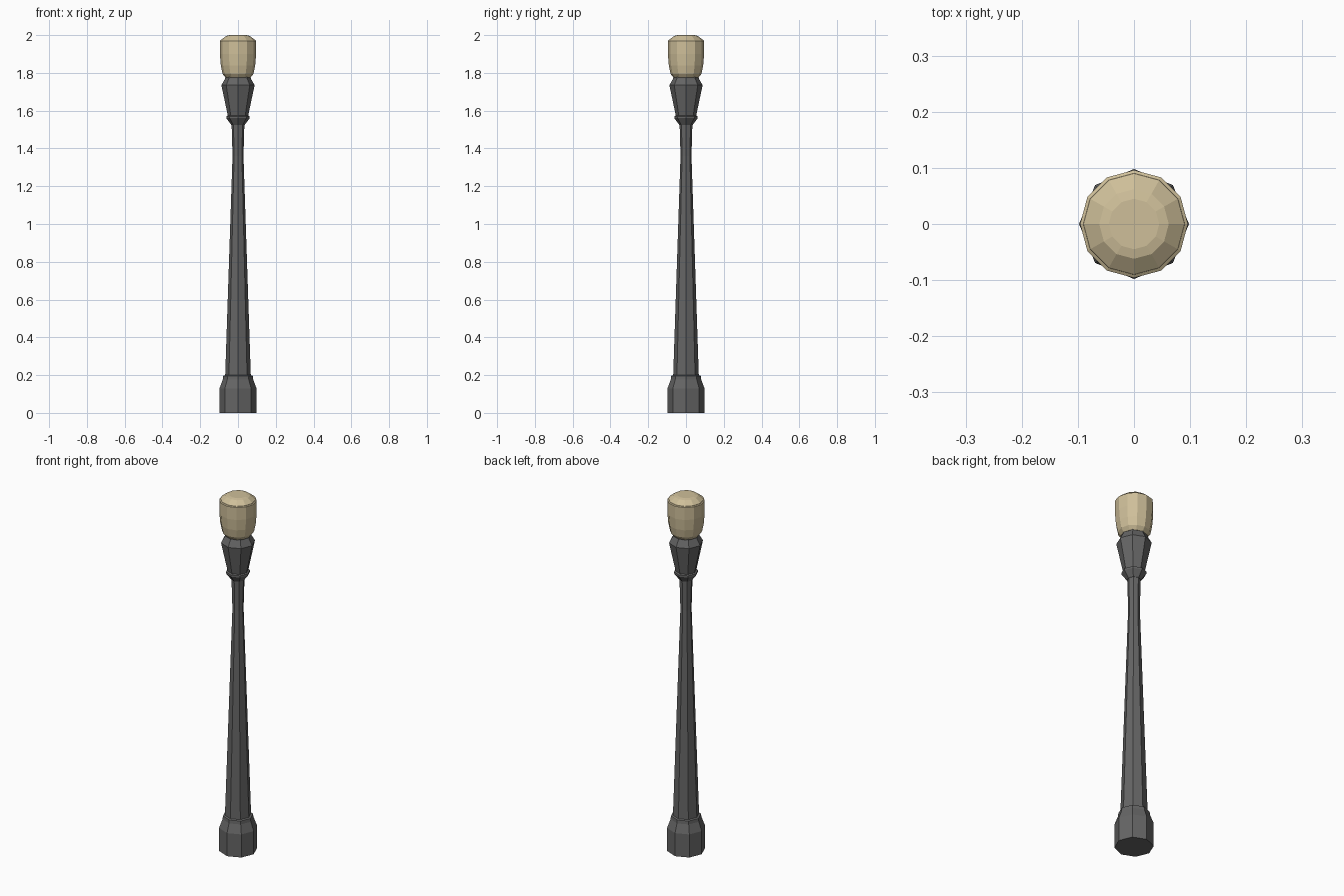
import bpy, bmesh
from math import cos, sin, pi

if "Cube" in bpy.data.objects:
    bpy.data.objects.remove(bpy.data.objects["Cube"])


def material(name, color):
    m = bpy.data.materials.new(name)
    m.diffuse_color = color
    m.use_nodes = True
    m.node_tree.nodes["Principled BSDF"].inputs["Base Color"].default_value = m.diffuse_color
    return m


def lathe(name, sides, profile, mat):
    """Closed, flat-faced solid from (radius, z) pairs listed bottom to top."""
    bm = bmesh.new()
    rings = [[bm.verts.new((r * cos(2 * pi * i / sides), r * sin(2 * pi * i / sides), z))
              for i in range(sides)] for r, z in profile]
    for low, high in zip(rings, rings[1:]):
        for i in range(sides):
            j = (i + 1) % sides
            bm.faces.new((low[i], low[j], high[j], high[i]))
    bm.faces.new(rings[0][::-1])
    bm.faces.new(rings[-1])
    mesh = bpy.data.meshes.new(name)
    bm.to_mesh(mesh)
    bm.free()
    mesh.materials.append(mat)
    obj = bpy.data.objects.new(name, mesh)
    bpy.context.collection.objects.link(obj)
    return obj


iron = material("dark_iron", (0.13, 0.13, 0.13, 1))
glass = material("warm_glass", (0.62, 0.52, 0.32, 1))

# Octagonal foot with sloped shoulder and a small step under the pole
lathe("base", 8, [(0.098, 0), (0.098, 0.13), (0.08, 0.178), (0.078, 0.196), (0.066, 0.2)], iron)

# Tapered pole, flaring slightly at the top
lathe("pole", 8, [(0.068, 0.19), (0.029, 1.36), (0.034, 1.535)], iron)

# Collar between pole and lamp holder
lathe("collar", 8, [(0.036, 1.525), (0.062, 1.56), (0.062, 1.57), (0.05, 1.575)], iron)

# Flared lamp holder with sloped top and rim
lathe("lamp_holder", 8, [(0.052, 1.565), (0.088, 1.735), (0.068, 1.77), (0.066, 1.785)], iron)

# Twelve-sided lamp globe
lathe("lamp_globe", 12, [(0.066, 1.775), (0.082, 1.795), (0.091, 1.84), (0.096, 1.9),
                         (0.096, 1.97), (0.091, 1.973)], glass)

# Low lid with flat centre
lathe("lamp_lid", 12, [(0.091, 1.97), (0.09, 1.975), (0.062, 1.996), (0.045, 2.0)], glass)
